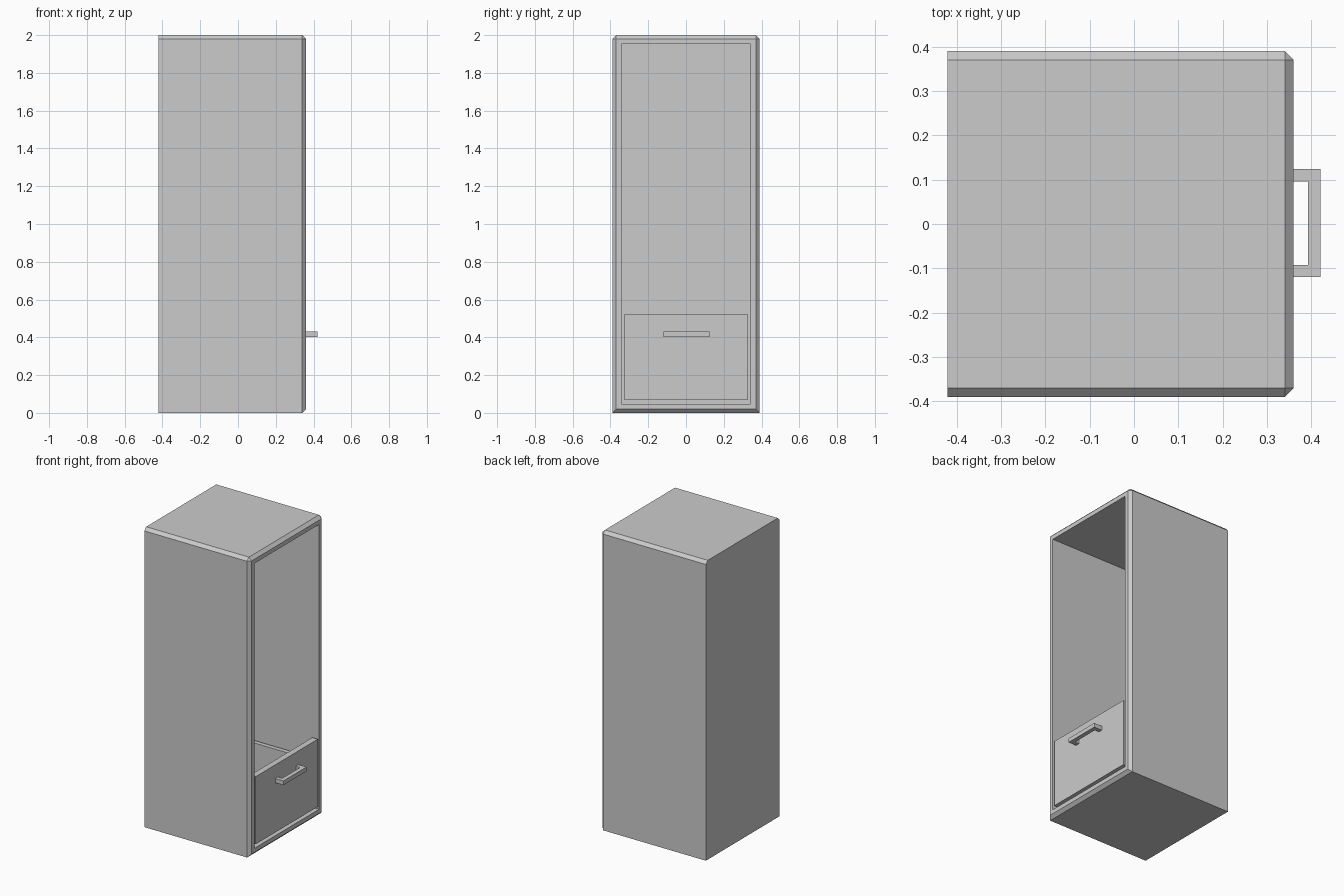
import bpy, bmesh
from mathutils import Vector

if "Cube" in bpy.data.objects:
    bpy.data.objects.remove(bpy.data.objects["Cube"])


def box_mesh(bm, x0, x1, y0, y1, z0, z1):
    verts = bmesh.ops.create_cube(bm, size=1)["verts"]
    for v in verts:
        v.co = Vector(((x0, x1)[v.co.x > 0], (y0, y1)[v.co.y > 0], (z0, z1)[v.co.z > 0]))


def finish(bm, name):
    bmesh.ops.recalc_face_normals(bm, faces=bm.faces)
    mesh = bpy.data.meshes.new(name)
    bm.to_mesh(mesh)
    bm.free()
    obj = bpy.data.objects.new(name, mesh)
    bpy.context.collection.objects.link(obj)
    return obj


def box(name, *bounds):
    bm = bmesh.new()
    box_mesh(bm, *bounds)
    return finish(bm, name)


# Cabinet shell: chamfered around the open side and along the top sides
FRONT, BACK, HALF, TOP = 0.36, -0.42, 0.39, 2.0
bm = bmesh.new()
box_mesh(bm, BACK, FRONT, -HALF, HALF, 0, TOP)


def chamfered(e):
    a, b = (v.co for v in e.verts)
    on_front = a.x > 0 and b.x > 0
    top_side = a.z > 1 and b.z > 1 and abs(a.y - b.y) < 1e-4
    return on_front or top_side


bmesh.ops.bevel(bm, geom=[e for e in bm.edges if chamfered(e)],
                offset=0.02, segments=1, affect='EDGES')
bm.normal_update()
# Hollow it out from the open side
door = max(bm.faces, key=lambda f: f.calc_center_median().x)
bmesh.ops.inset_region(bm, faces=[door], thickness=0.04)
hole = bmesh.ops.extrude_face_region(bm, geom=[door])
if door.is_valid:
    bmesh.ops.delete(bm, geom=[door], context='FACES_ONLY')
bmesh.ops.translate(bm, vec=(-0.74, 0, 0),
                    verts=[g for g in hole["geom"] if isinstance(g, bmesh.types.BMVert)])
finish(bm, "cabinet")

# Drawer: tall front panel with a lower open tray behind it
box("drawer_front", 0.32, 0.36, -0.327, 0.329, 0.07, 0.522)
box("drawer_bottom", -0.36, 0.32, -0.325, 0.325, 0.07, 0.10)
for side, s in (("left", -1), ("right", 1)):
    y = sorted((s * 0.295, s * 0.325))
    box("drawer_side_" + side, -0.36, 0.32, *y, 0.10, 0.39)
box("drawer_back", -0.36, -0.33, -0.295, 0.295, 0.10, 0.39)

# Handle: one bent bar swept up from a U profile
profile = [(0.36, -0.12), (0.42, -0.12), (0.42, 0.124), (0.36, 0.124),
           (0.36, 0.096), (0.392, 0.096), (0.392, -0.092), (0.36, -0.092)]
bm = bmesh.new()
face = bm.faces.new([bm.verts.new((x, y, 0.402)) for x, y in profile])
up = bmesh.ops.extrude_face_region(bm, geom=[face], use_keep_orig=True)
bmesh.ops.translate(bm, vec=(0, 0, 0.028),
                    verts=[g for g in up["geom"] if isinstance(g, bmesh.types.BMVert)])
finish(bm, "drawer_handle")
